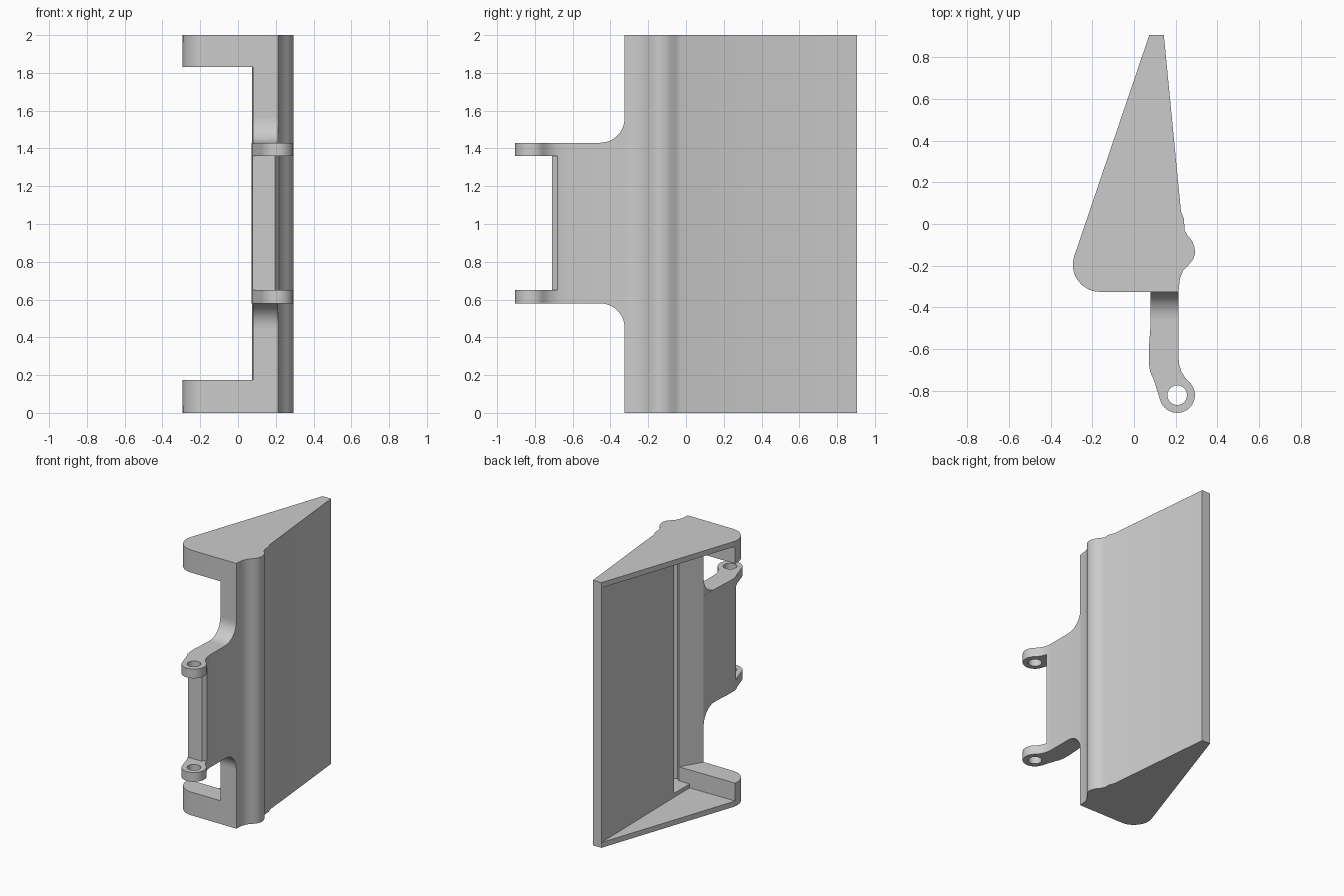
import bpy, bmesh
from math import sin, cos, radians

if "Cube" in bpy.data.objects:
    bpy.data.objects.remove(bpy.data.objects["Cube"])

grey = bpy.data.materials.new("plain grey")
grey.use_nodes = True
COLOUR = (0.6, 0.6, 0.6, 1)
grey.diffuse_color = COLOUR
grey.node_tree.nodes["Principled BSDF"].inputs["Base Color"].default_value = COLOUR


def arc(cx, cy, r, a, b, n=12):
    angles = [radians(a + (b - a) * i / n) for i in range(n + 1)]
    return [(cx + r * cos(t), cy + r * sin(t)) for t in angles]


def prism(name, outline, low, high, axis="z"):
    """Extrude an outline along z (x, y points) or along x (y, z points)."""
    bm = bmesh.new()
    place = (lambda p: (p[0], p[1], low)) if axis == "z" else (lambda p: (low, p[0], p[1]))
    face = bm.faces.new([bm.verts.new(place(p)) for p in outline])
    moved = bmesh.ops.extrude_face_region(bm, geom=[face])["geom"]
    step = (0, 0, high - low) if axis == "z" else (high - low, 0, 0)
    bmesh.ops.translate(bm, vec=step, verts=[v for v in moved if isinstance(v, bmesh.types.BMVert)])
    bmesh.ops.recalc_face_normals(bm, faces=bm.faces)
    mesh = bpy.data.meshes.new(name)
    bm.to_mesh(mesh)
    bm.free()
    mesh.materials.append(grey)
    obj = bpy.data.objects.new(name, mesh)
    bpy.context.collection.objects.link(obj)
    return obj


def activate(obj):
    bpy.ops.object.select_all(action="DESELECT")
    obj.select_set(True)
    bpy.context.view_layer.objects.active = obj


def smooth(obj):
    activate(obj)
    bpy.ops.object.shade_smooth_by_angle(angle=radians(32))


def cut(obj, cutter):
    activate(obj)
    mod = obj.modifiers.new("cut", "BOOLEAN")
    mod.operation, mod.solver, mod.object = "DIFFERENCE", "EXACT", cutter
    bpy.ops.object.modifier_apply(modifier=mod.name)
    bpy.data.objects.remove(cutter)


# Outer side of the tapered body, from the back edge round the bead to the front
side = [(0.073, 0.905), (0.143, 0.905), (0.225, 0.06), (0.239, 0.025), (0.243, -0.03),
        (0.256, -0.055), (0.278, -0.08), (0.29, -0.11), (0.293, -0.14), (0.283, -0.17),
        (0.258, -0.2), (0.235, -0.225), (0.22, -0.26), (0.213, -0.325)]
CORNER = (-0.163, -0.195, 0.13)
corner = arc(*CORNER, 270, 163)

# Thin end plates
for name, z in (("bottom_plate", 0), ("top_plate", 1.96)):
    smooth(prism(name, side + corner, z, z + 0.04))

# Wedge wall and slanted front post, joined by the hollow bead
POST_TIP = (0.175, -0.165)
bead = [(0.205, -0.19), (0.235, -0.17), (0.252, -0.14), (0.245, -0.11), (0.217, -0.08),
        (0.203, -0.03), (0.2, 0.02)]
inside = [(0.08, -0.325), POST_TIP] + bead + [(0.085, 0.02)]
smooth(prism("side_wall", side + inside, 0.04, 1.96))

# Thick front lips, and low ledges closing the ends of the bead
lip = [(0.08, -0.325)] + arc(*CORNER, 270, 169) + [POST_TIP]
ledge = [(0.085, POST_TIP[1]), POST_TIP] + bead + [(0.085, 0.02)]
for end, low, high, shelf in (("bottom", 0.04, 0.175, 0.04), ("top", 1.83, 1.96, 1.93)):
    smooth(prism(end + "_lip", lip, low, high))
    prism(end + "_ledge", ledge, shelf, shelf + 0.03)

# Hinge flange ending in two lugs with pin holes
PIN = (0.207, -0.82)
plan = [(0.213, -0.325), (0.08, -0.325), (0.078, -0.5), (0.071, -0.6), (0.071, -0.67),
        (0.078, -0.71), (0.094, -0.745)]
plan += arc(*PIN, 0.085, 200, 410, 24)
plan += [(0.244, -0.735), (0.226, -0.705), (0.217, -0.675), (0.213, -0.64)]
flange = prism("hinge_flange", plan, 0.58, 1.43)
gap = [(-0.1, -1), (0.4, -1), (0.4, -0.68), (0.217, -0.68), (0.195, -0.71), (-0.1, -0.71)]
cut(flange, prism("gap", gap, 0.65, 1.36))
cut(flange, prism("pin_hole", arc(*PIN, 0.047, 0, 345, 23), 0.3, 1.7))
smooth(flange)

# Curved fillets joining the flange to the front post
R = 0.13
for name, z, s in (("lower_fillet", 0.58, -1), ("upper_fillet", 1.43, 1)):
    curve = [(y, z + s * (R + h)) for y, h in arc(-0.325 - R, 0, R, 270, 360)]
    smooth(prism(name, curve + [(-0.325, z)], 0.08, 0.213, "x"))
